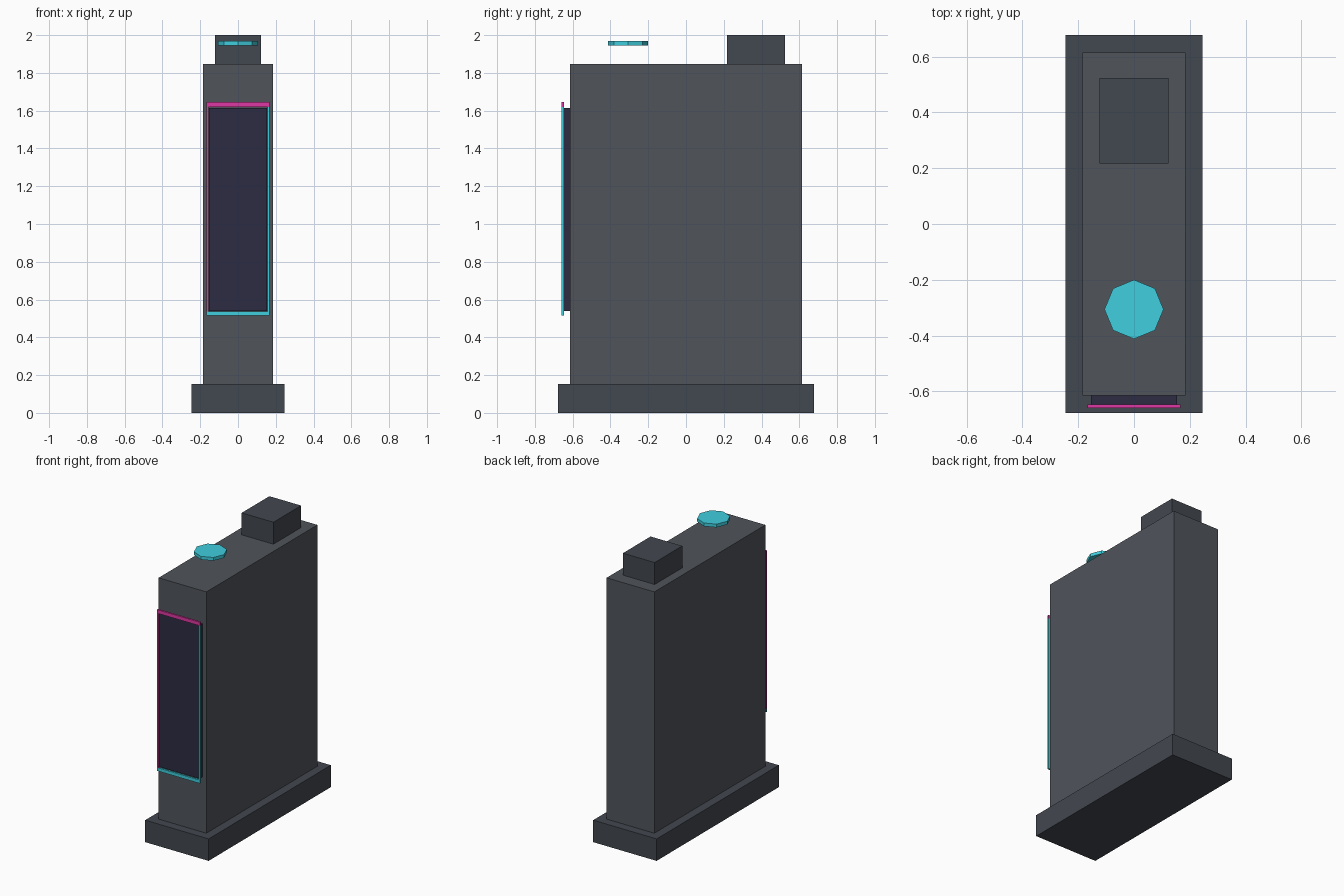
import bpy

if "Cube" in bpy.data.objects:
    bpy.data.objects.remove(bpy.data.objects["Cube"])


def material(name, color):
    mat = bpy.data.materials.new(name)
    mat.diffuse_color = (*color, 1)
    mat.use_nodes = True
    mat.node_tree.nodes["Principled BSDF"].inputs["Base Color"].default_value = mat.diffuse_color
    return mat


def box(name, x, y, z, mat=None):
    """Box given by its (min, max) range on each axis."""
    bpy.ops.mesh.primitive_cube_add(
        size=1, location=[sum(r) / 2 for r in (x, y, z)])
    ob = bpy.context.object
    ob.name = name
    ob.scale = [r[1] - r[0] for r in (x, y, z)]
    bpy.ops.object.transform_apply(location=False, rotation=False, scale=True)
    if mat:
        ob.data.materials.append(mat)
    return ob


slate = material("slate", (0.055, 0.065, 0.08))
stone = material("stone", (0.08, 0.09, 0.105))
navy = material("navy", (0.025, 0.025, 0.055))
cyan = material("cyan", (0.05, 0.62, 0.73))
magenta = material("magenta", (0.72, 0.04, 0.36))

# Tower: plinth, slab body, roof box
box("plinth", (-0.246, 0.246), (-0.677, 0.677), (0, 0.154), slate)
box("tower_body", (-0.185, 0.185), (-0.615, 0.615), (0.154, 1.846), stone)
box("roof_box", (-0.123, 0.123), (0.217, 0.523), (1.846, 2.0), slate)

# Front panel with two-tone neon border
box("front_panel", (-0.154, 0.154), (-0.647, -0.612), (0.54, 1.615), navy)
depth = (-0.66, -0.647)
box("border_top", (-0.167, 0.167), depth, (1.62, 1.645), magenta)
box("border_bottom", (-0.167, 0.167), depth, (0.515, 0.538), cyan)
box("border_left", (-0.167, -0.155), depth, (0.538, 1.62), magenta)
box("border_right", (0.155, 0.167), depth, (0.538, 1.62), cyan)

# Octagonal disc hovering above the roof
bpy.ops.mesh.primitive_cylinder_add(
    vertices=8, radius=0.106, depth=0.023, location=(0, -0.306, 1.957))
disc = bpy.context.object
disc.name = "hover_disc"
disc.data.materials.append(cyan)
